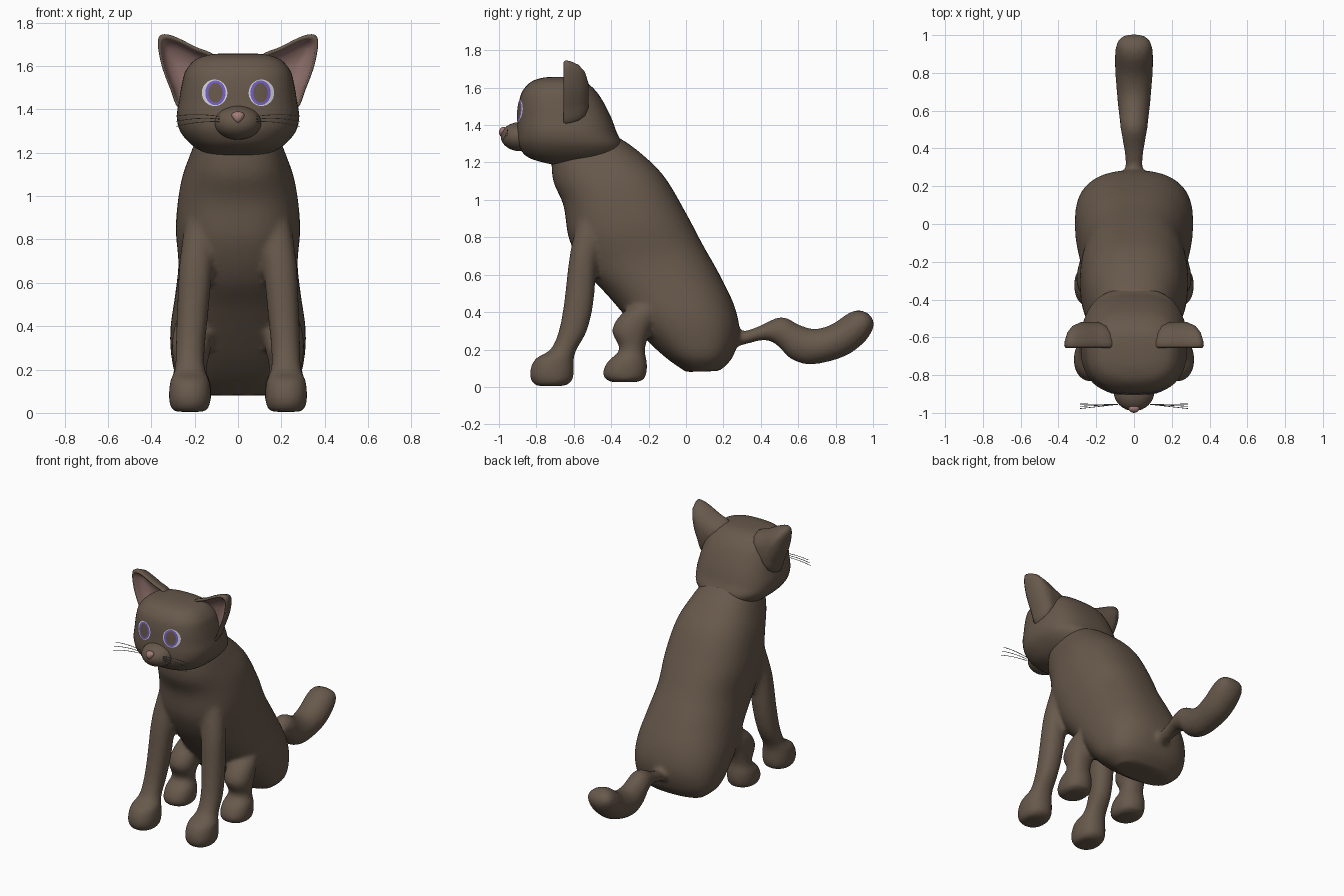
import bpy
import bmesh
import math
from mathutils import Vector
from mathutils.bvhtree import BVHTree

default_cube = bpy.data.objects.get("Cube")
if default_cube:
    bpy.data.objects.remove(default_cube)


def make_material(name, red, green, blue):
    material = bpy.data.materials.new(name)
    material.use_nodes = True
    color = (red, green, blue, 1)
    material.diffuse_color = color
    shader = material.node_tree.nodes["Principled BSDF"]
    shader.inputs["Base Color"].default_value = color
    shader.inputs["Roughness"].default_value = 0.8
    return material


fur = make_material("brown fur", 0.135, 0.098, 0.07)
ear_pink = make_material("inner ear pink", 0.27, 0.16, 0.145)
nose_pink = make_material("nose pink", 0.36, 0.2, 0.18)
eye_white = make_material("eye white", 0.62, 0.62, 0.68)
iris_purple = make_material("iris purple", 0.18, 0.11, 0.56)
whisker_grey = make_material("whisker grey", 0.2, 0.2, 0.22)


def finish(name, bm, materials):
    """Turn a bmesh into a smooth shaded object."""
    bmesh.ops.recalc_face_normals(bm, faces=bm.faces)
    for face in bm.faces:
        face.smooth = True
    mesh = bpy.data.meshes.new(name)
    bm.to_mesh(mesh)
    bm.free()
    for material in materials:
        mesh.materials.append(material)
    obj = bpy.data.objects.new(name, mesh)
    bpy.context.collection.objects.link(obj)
    return obj


def spline(points, steps, closed=False):
    """Smooth curve of tuples that passes through every given tuple."""
    vectors = [Vector(point) for point in points]
    count = len(vectors)
    result = []
    for i in range(count if closed else count - 1):
        if closed:
            a, b, c, d = [vectors[(i + k) % count] for k in (-1, 0, 1, 2)]
        else:
            a, b, c, d = [vectors[min(max(i + k, 0), count - 1)] for k in (-1, 0, 1, 2)]
        for step in range(steps):
            t = step / steps
            result.append(b + (c - a) * (t / 2) + (a * 2 - b * 5 + c * 4 - d) * (t * t / 2)
                          + (b * 3 - a - c * 3 + d) * (t ** 3 / 2))
    if not closed:
        result.append(vectors[-1])
    return result


def skin(bm, rings, cap_start=True):
    """Bridge rings of vertices and close the ends."""
    count = len(rings[0])
    for lower, upper in zip(rings, rings[1:]):
        for i in range(count):
            j = (i + 1) % count
            bm.faces.new((lower[i], lower[j], upper[j], upper[i]))
    if cap_start:
        bm.faces.new(rings[0])
    bm.faces.new(rings[-1])


def signed_power(value, exponent):
    return math.copysign(abs(value) ** exponent, value)


def loft(bm, sections, side=1, roundness=2.0, sides=40):
    """Sections: centre x, half width, rear point (y, z), front point (y, z)."""
    rings = []
    for x, width, rear_y, rear_z, front_y, front_z in spline(sections, 5):
        ring = []
        for i in range(sides):
            angle = math.tau * i / sides
            across = signed_power(math.cos(angle), 2 / roundness)
            along = (1 + signed_power(math.sin(angle), 2 / roundness)) / 2
            ring.append(bm.verts.new((side * x + across * width,
                                      rear_y + (front_y - rear_y) * along,
                                      rear_z + (front_z - rear_z) * along)))
        rings.append(ring)
    skin(bm, rings)


def level(z, rear, front, width, x=0.0):
    """Horizontal section."""
    return (x, width, rear, z, front, z)


# Torso, legs and tail, fused into one smooth skin
torso = [
    (0, 0.18, -0.37, 1.34, -0.72, 1.23),
    (0, 0.22, -0.26, 1.265, -0.71, 1.1),
    (0, 0.265, -0.12, 1.13, -0.655, 0.97),
    (0, 0.287, 0.0, 0.93, -0.625, 0.79),
    (0, 0.275, 0.09, 0.76, -0.54, 0.62),
    (0, 0.29, 0.18, 0.6, -0.42, 0.49),
    (0, 0.312, 0.26, 0.43, -0.3, 0.35),
    (0, 0.308, 0.285, 0.29, -0.2, 0.24),
    (0, 0.28, 0.25, 0.16, -0.1, 0.15),
    (0, 0.2, 0.18, 0.085, 0.0, 0.08),
]
front_leg = [
    level(0.9, -0.4, -0.58, 0.07, 0.17),
    level(0.7, -0.47, -0.622, 0.077, 0.192),
    level(0.45, -0.495, -0.652, 0.072, 0.21),
    level(0.3, -0.53, -0.68, 0.067, 0.22),
    level(0.2, -0.585, -0.725, 0.07, 0.222),
    level(0.15, -0.6, -0.805, 0.09, 0.222),
    level(0.08, -0.6, -0.835, 0.097, 0.222),
    level(0.03, -0.61, -0.825, 0.09, 0.222),
    level(0.005, -0.65, -0.8, 0.07, 0.222),
]
hind_leg = [
    level(0.46, -0.08, -0.24, 0.07, 0.2),
    level(0.39, -0.14, -0.345, 0.085, 0.21),
    level(0.3, -0.19, -0.395, 0.09, 0.215),
    level(0.2, -0.22, -0.355, 0.075, 0.22),
    level(0.14, -0.21, -0.415, 0.093, 0.22),
    level(0.08, -0.21, -0.445, 0.097, 0.22),
    level(0.04, -0.225, -0.43, 0.088, 0.22),
    level(0.025, -0.27, -0.39, 0.06, 0.22),
]
tail = [
    (0, 0.045, 0.2, 0.28, 0.2, 0.2),
    (0, 0.045, 0.3, 0.295, 0.31, 0.225),
    (0, 0.055, 0.39, 0.325, 0.42, 0.25),
    (0, 0.07, 0.51, 0.375, 0.49, 0.22),
    (0, 0.08, 0.61, 0.33, 0.56, 0.15),
    (0, 0.09, 0.69, 0.31, 0.67, 0.12),
    (0, 0.1, 0.78, 0.335, 0.84, 0.16),
    (0, 0.1, 0.87, 0.395, 0.95, 0.235),
    (0, 0.085, 0.93, 0.41, 1.0, 0.31),
    (0, 0.045, 0.98, 0.39, 1.005, 0.35),
]
bm = bmesh.new()
loft(bm, torso, roundness=2.4)
loft(bm, tail)
for side in (-1, 1):
    loft(bm, front_leg, side, 2.2)
    loft(bm, hind_leg, side, 2.2)
body = finish("body_legs_and_tail", bm, [fur])
remesh = body.modifiers.new("fuse", "REMESH")
remesh.mode = "VOXEL"
remesh.voxel_size = 0.014
remesh.use_smooth_shade = True
soften = body.modifiers.new("soften", "SMOOTH")
soften.factor = 0.5
soften.iterations = 8

# Head
bm = bmesh.new()
loft(bm, [
    level(1.185, -0.45, -0.7, 0.12),
    level(1.225, -0.37, -0.84, 0.2),
    level(1.29, -0.34, -0.895, 0.262),
    level(1.36, -0.37, -0.905, 0.282),
    level(1.44, -0.4, -0.9, 0.272),
    level(1.52, -0.44, -0.893, 0.258),
    level(1.58, -0.48, -0.875, 0.24),
    level(1.63, -0.535, -0.83, 0.195),
    level(1.652, -0.59, -0.77, 0.13),
    level(1.658, -0.65, -0.71, 0.05),
], roundness=2.6, sides=56)
bmesh.ops.recalc_face_normals(bm, faces=bm.faces)
head_surface = BVHTree.FromBMesh(bm)
finish("head", bm, [fur])


def ball(name, material, center, size):
    bm = bmesh.new()
    bmesh.ops.create_uvsphere(bm, u_segments=32, v_segments=20, radius=1)
    bmesh.ops.scale(bm, vec=size, verts=bm.verts)
    bmesh.ops.translate(bm, vec=center, verts=bm.verts)
    return finish(name, bm, [material])


# Muzzle and nose, the nose narrowing downward
ball("muzzle", fur, (0, -0.885, 1.338), (0.108, 0.105, 0.078))
nose = ball("nose", nose_pink, (0, -0.975, 1.362), (0.036, 0.025, 0.028))
for vertex in nose.data.vertices:
    vertex.co.x *= 0.75 + (vertex.co.z - 1.362) * 12

# Ears: a rounded outline with a domed back and a hollow pink front
ear_outline = spline([(0.1, 1.63), (0.2, 1.69), (0.315, 1.743), (0.367, 1.727),
                      (0.357, 1.62), (0.315, 1.5), (0.265, 1.4), (0.16, 1.46)], 6, True)
ear_center = Vector((0.235, 1.55))
ear_layers = [(0.3, -0.575), (0.65, -0.59), (0.84, -0.625), (0.88, -0.648), (0.95, -0.656),
              (1.0, -0.645), (0.98, -0.62), (0.88, -0.575), (0.68, -0.54), (0.35, -0.52)]
for label, side in (("right", -1), ("left", 1)):
    bm = bmesh.new()
    rings = []
    for scale, y in ear_layers:
        ring = []
        for point in ear_outline:
            flat = ear_center + (point - ear_center) * scale
            ring.append(bm.verts.new((side * flat.x, y, flat.y)))
        rings.append(ring)
    skin(bm, rings)
    hollow = set(rings[0] + rings[1] + rings[2] + rings[3])
    for face in bm.faces:
        face.material_index = 1 if all(v in hollow for v in face.verts) else 0
    finish(label + "_ear", bm, [fur, ear_pink])

# Eyes: thin plates laid on the face, coloured in bands from pupil to white
eye_bands = [(0.104, 0.01, 0.015, 0), (0.104, 0.033, 0.046, 0),
             (0.104, 0.047, 0.057, 1), (0.108, 0.059, 0.061, 2)]
for label, side in (("right", -1), ("left", 1)):
    bm = bmesh.new()
    rings = []
    for x, width, height, color in eye_bands:
        ring = []
        for i in range(36):
            angle = math.tau * i / 36
            start = Vector((side * (x + width * math.cos(angle)), -2,
                            1.476 + height * math.sin(angle)))
            hit = head_surface.ray_cast(start, Vector((0, 1, 0)))[0]
            ring.append(bm.verts.new(hit + Vector((0, -0.006, 0))))
        rings.append(ring)
    skin(bm, rings)
    bm.faces.ensure_lookup_table()
    bm.faces.remove(bm.faces[-1])
    for index, face in enumerate(bm.faces):
        face.material_index = eye_bands[index // 36 + 1][3] if index < 108 else 0
        face.normal_update()
    finish(label + "_eye", bm, [fur, iris_purple, eye_white])

# Whiskers
for label, side in (("right", -1), ("left", 1)):
    curve = bpy.data.curves.new(label + "_whiskers", "CURVE")
    curve.dimensions = "3D"
    curve.bevel_depth = 0.0018
    curve.bevel_resolution = 1
    curve.materials.append(whisker_grey)
    for row in (-1, 0, 1):
        strand = curve.splines.new("POLY")
        strand.points.add(8)
        for i, point in enumerate(strand.points):
            t = i / 8
            point.co = (side * (0.085 + 0.2 * t), -0.955 + 0.012 * row * t - 0.01 * t,
                        1.355 + row * (0.012 + 0.012 * t) + 0.03 * t * (1 - t) - 0.01 * t, 1)
    whiskers = bpy.data.objects.new(label + "_whiskers", curve)
    bpy.context.collection.objects.link(whiskers)
